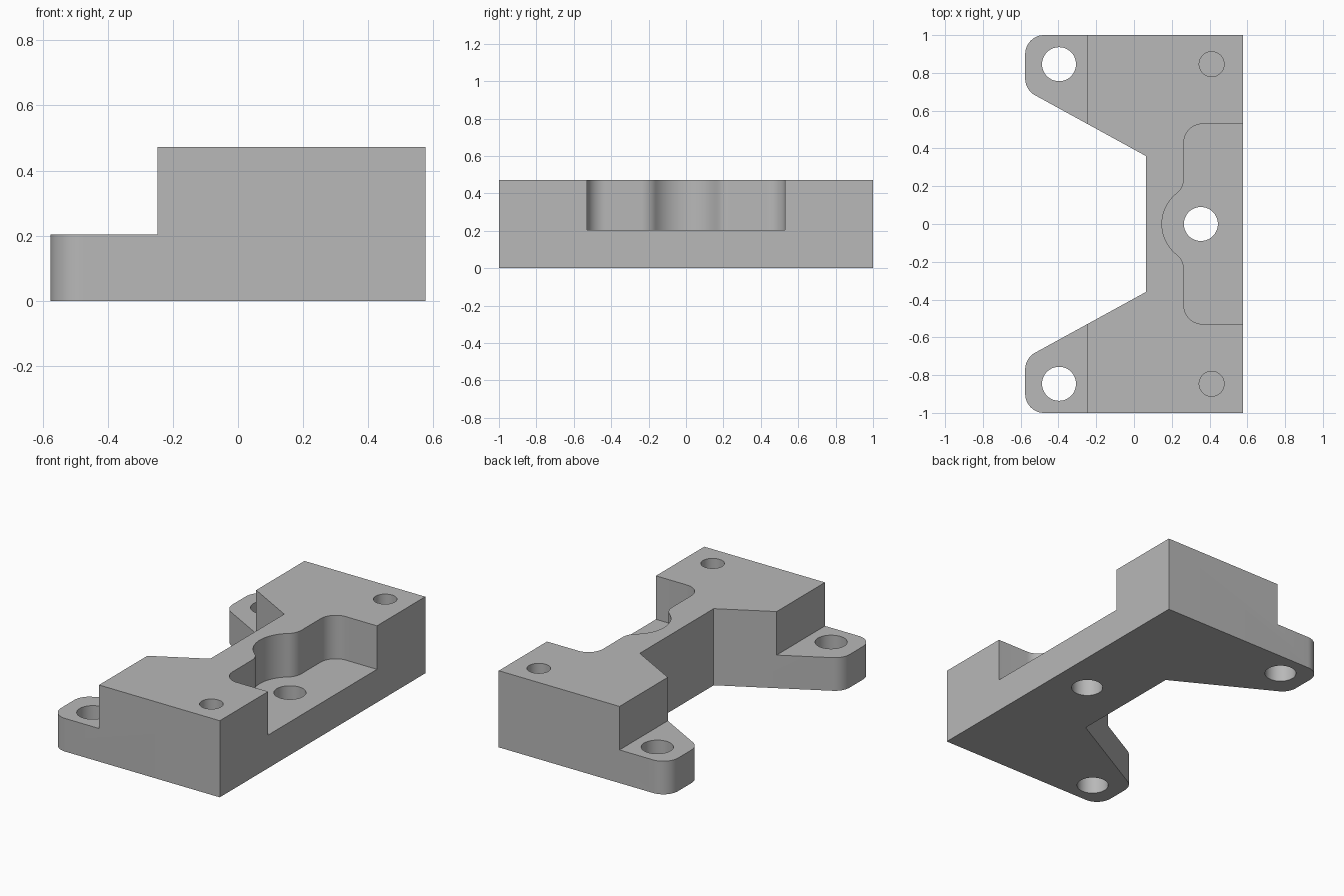
import bpy, bmesh
from math import radians, degrees, sin, cos, pi, atan2, sqrt

if "Cube" in bpy.data.objects:
    bpy.data.objects.remove(bpy.data.objects["Cube"], do_unlink=True)

X0, X1 = -0.576, 0.576      # outer edge and pocket-side edge
TOP, LEDGE = 0.472, 0.204   # block height and ledge height
STEP_X = -0.247
FILLET = 0.1
BORE = (0.354, 0.0)         # middle hole, also centre of the pocket's round

grey = bpy.data.materials.new("machined grey")
grey.use_nodes = True
grey.diffuse_color = (0.48, 0.48, 0.48, 1)
grey.node_tree.nodes["Principled BSDF"].inputs["Base Color"].default_value = (0.48, 0.48, 0.48, 1)


def arc(cx, cy, r, a0, a1, n=12):
    """Points on an arc, angles in degrees."""
    angles = [radians(a0 + (a1 - a0) * i / n) for i in range(n + 1)]
    return [(cx + r * cos(a), cy + r * sin(a)) for a in angles]


def mirrored(half):
    """Close a half outline by mirroring it across y = 0."""
    return half + [(x, -y) for x, y in reversed(half) if abs(y) > 1e-5]


def prism(name, outline, z0, z1):
    """Extrude a flat outline between two heights."""
    bm = bmesh.new()
    face = bm.faces.new([bm.verts.new((x, y, z0)) for x, y in outline])
    up = bmesh.ops.extrude_face_region(bm, geom=[face])["geom"]
    verts = [v for v in up if isinstance(v, bmesh.types.BMVert)]
    bmesh.ops.translate(bm, verts=verts, vec=(0, 0, z1 - z0))
    bmesh.ops.recalc_face_normals(bm, faces=bm.faces)
    mesh = bpy.data.meshes.new(name)
    bm.to_mesh(mesh)
    bm.free()
    mesh.materials.append(grey)
    obj = bpy.data.objects.new(name, mesh)
    bpy.context.collection.objects.link(obj)
    return obj


def circle(cx, cy, r):
    return arc(cx, cy, r, 0, 360, 48)[:-1]


# Bracket body: straight back edge, two rounded ears, tapered notch between
notch_x, notch_y, slope = 0.063, 0.36, 0.548
ear_y = notch_y + slope * (notch_x - X0)
turn = pi / 2 - atan2(slope, 1)
tangent_y = ear_y + FILLET * sin(turn / 2) / cos(turn / 2)
half = [(X1, 1)]
half += arc(X0 + FILLET, 1 - FILLET, FILLET, 90, 180)
half += arc(X0 + FILLET, tangent_y, FILLET, 180, 180 + degrees(turn))
half += [(notch_x, notch_y)]
body = prism("mounting_bracket", mirrored(half), 0, TOP)

# Pocket outline: rounded corner, blend, then the round about the middle hole
wall_x, pocket_y, round_r = 0.264, 0.53, 0.206
blend_dx = BORE[0] - (wall_x - FILLET)
blend_dy = sqrt((round_r + FILLET) ** 2 - blend_dx ** 2)
blend = degrees(atan2(blend_dy, blend_dx))
half = [(X1 + 0.1, pocket_y)]
half += arc(wall_x + FILLET, pocket_y - FILLET, FILLET, 90, 180)
half += arc(wall_x - FILLET, blend_dy, FILLET, 0, -blend)
half += arc(BORE[0], 0, round_r, 180 - blend, 180)[1:]

cutters = [
    prism("pocket_cutter", mirrored(half), LEDGE, TOP + 0.1),
    prism("ledge_cutter", mirrored([(X0 - 0.1, 1.1), (STEP_X, 1.1)][::-1]), LEDGE, TOP + 0.1),
    prism("middle_hole_cutter", circle(*BORE, 0.09), -0.1, TOP + 0.1),
]
for side, s in (("left", 1), ("right", -1)):
    cutters.append(prism(f"ear_hole_cutter_{side}", circle(-0.397, s * 0.846, 0.09), -0.1, TOP + 0.1))
    cutters.append(prism(f"blind_hole_cutter_{side}", circle(0.411, s * 0.846, 0.066), 0.2, TOP + 0.1))

# Cut everything out of the body, then discard the cutters
bpy.ops.object.select_all(action="DESELECT")
body.select_set(True)
bpy.context.view_layer.objects.active = body
for cutter in cutters:
    cutter.hide_render = True
    mod = body.modifiers.new(cutter.name, "BOOLEAN")
    mod.operation = "DIFFERENCE"
    mod.solver = "EXACT"
    mod.object = cutter
    bpy.ops.object.modifier_apply(modifier=mod.name)
    bpy.data.objects.remove(cutter, do_unlink=True)

bpy.ops.object.shade_smooth_by_angle(angle=radians(25))
